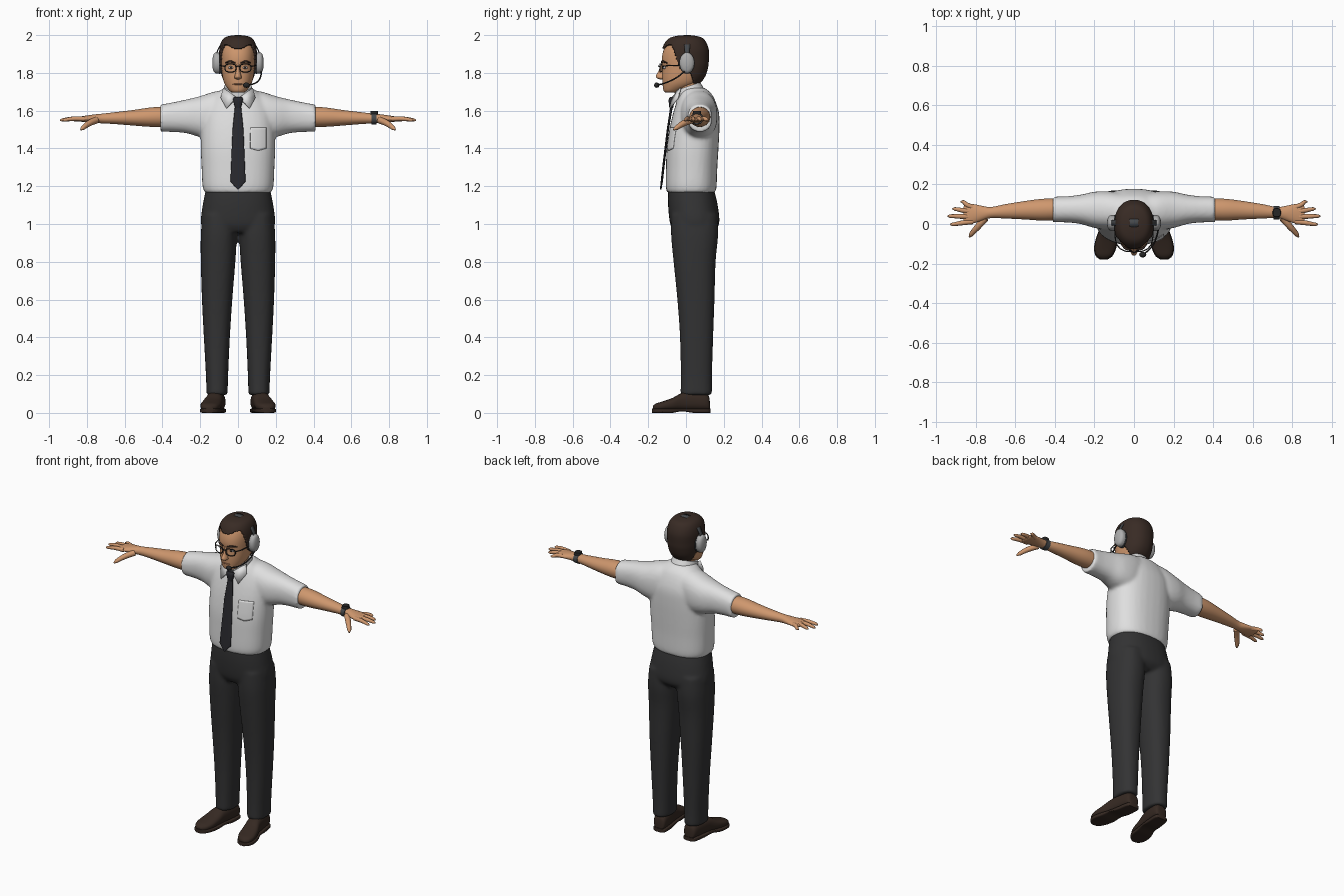
import bpy, bmesh, math
from mathutils import Vector

cube = bpy.data.objects.get("Cube")
if cube:
    bpy.data.objects.remove(cube, do_unlink=True)


def material(name, r, g, b):
    m = bpy.data.materials.new(name)
    m.use_nodes = True
    m.diffuse_color = (r, g, b, 1)
    node = next(n for n in m.node_tree.nodes if n.type == 'BSDF_PRINCIPLED')
    node.inputs["Base Color"].default_value = (r, g, b, 1)
    node.inputs["Roughness"].default_value = 0.8
    return m


SKIN = material("skin", .62, .31, .155)
LIPS = material("lips", .42, .19, .1)
HAIR = material("dark_brown_hair", .04, .024, .018)
SHIRT = material("white_cloth", .74, .74, .74)
TROUSER = material("charcoal_cloth", .033, .033, .034)
TIE = material("dark_tie", .022, .022, .027)
LEATHER = material("brown_leather", .036, .022, .016)
PLASTIC = material("grey_plastic", .42, .42, .42)
BLACK = material("black_plastic", .02, .02, .02)
METAL = material("dark_grey_band", .06, .065, .07)


def spline(rings, sub):
    """Smoothly fill in values between the given rings."""
    out = []
    for i in range(len(rings) - 1):
        a, b = rings[max(i - 1, 0)], rings[i]
        c, d = rings[i + 1], rings[min(i + 2, len(rings) - 1)]
        for k in range(sub):
            t = k / sub
            out.append([q + t * (r - q) if sub < 3 else
                        q + .5 * t * (r - p + t * (2 * p - 5 * q + 4 * r - s + t * (3 * (q - r) + s - p)))
                        for p, q, r, s in zip(a, b, c, d)])
    return out + [list(rings[-1])]


def loft(bm, axis, rings, p=2.0, seg=32, sub=4):
    """Skin rings (position, low a, high a, low b, high b) along an axis."""
    order = {'x': (2, 0, 1), 'y': (0, 2, 1), 'z': (0, 1, 2)}[axis]
    loops = []
    for t, a0, a1, b0, b1 in spline(rings, sub):
        loop = []
        for i in range(seg):
            ang = math.tau * i / seg
            c, s = math.cos(ang), math.sin(ang)
            a = (a0 + a1 + (a1 - a0) * math.copysign(abs(c) ** (2 / p), c)) / 2
            b = (b0 + b1 + (b1 - b0) * math.copysign(abs(s) ** (2 / p), s)) / 2
            loop.append(bm.verts.new([(a, b, t)[k] for k in order]))
        loops.append(loop)
    for lo, hi in zip(loops, loops[1:]):
        for i in range(seg):
            j = (i + 1) % seg
            bm.faces.new((lo[i], lo[j], hi[j], hi[i]))
    bm.faces.new(loops[0])
    bm.faces.new(loops[-1])
    return bm


def finish(name, bm, mat, mirror=False, voxel=0, solid=0, angle=50):
    bmesh.ops.recalc_face_normals(bm, faces=bm.faces)
    me = bpy.data.meshes.new(name)
    bm.to_mesh(me)
    bm.free()
    me.materials.append(mat)
    me.polygons.foreach_set("use_smooth", [True] * len(me.polygons))
    me.set_sharp_from_angle(angle=math.radians(angle))
    ob = bpy.data.objects.new(name, me)
    bpy.context.collection.objects.link(ob)
    if mirror:
        ob.modifiers.new("mirror", 'MIRROR').use_mirror_merge = False
    if voxel:
        m = ob.modifiers.new("blend", 'REMESH')
        m.mode, m.voxel_size, m.use_smooth_shade = 'VOXEL', voxel, True
        m = ob.modifiers.new("soften", 'SMOOTH')
        m.factor, m.iterations = .5, 6
    if solid:
        m = ob.modifiers.new("thickness", 'SOLIDIFY')
        m.thickness = solid
    return ob


def part(name, axis, rings, mat, p=2.0, seg=32, sub=4, **kw):
    return finish(name, loft(bmesh.new(), axis, rings, p, seg, sub), mat, **kw)


def ball(name, at, size, mat, **kw):
    bm = bmesh.new()
    bmesh.ops.create_uvsphere(bm, u_segments=16, v_segments=10, radius=1)
    for v in bm.verts:
        v.co = Vector(v.co[i] * size[i] + at[i] for i in range(3))
    return finish(name, bm, mat, **kw)


def tube(name, points, radii, mat, mirror=False, closed=False):
    """Round tube through points, with one radius for each point."""
    cu = bpy.data.curves.new(name, 'CURVE')
    cu.dimensions, cu.bevel_depth, cu.bevel_resolution = '3D', 1, 3
    cu.use_fill_caps, cu.resolution_u = True, 5
    sp = cu.splines.new('BEZIER')
    sp.bezier_points.add(len(points) - 1)
    sp.use_cyclic_u = closed
    for bp, co, r in zip(sp.bezier_points, points, radii):
        bp.co, bp.radius = co, r
        bp.handle_left_type = bp.handle_right_type = 'AUTO'
    ob = bpy.data.objects.new(name, cu)
    me = bpy.data.meshes.new_from_object(ob)
    bpy.data.objects.remove(ob)
    bpy.data.curves.remove(cu)
    bm = bmesh.new()
    bm.from_mesh(me)
    bpy.data.meshes.remove(me)
    return finish(name, bm, mat, mirror=mirror)


def wide(rings):
    """Rings (z, half width, low y, high y) centred on x = 0."""
    return [(z, -w, w, lo, hi) for z, w, lo, hi in rings]


# Shirt: torso and sleeves blended into one cloth
bm = loft(bmesh.new(), 'z', wide([
    (1.165, .176, -.1, .155), (1.2, .188, -.107, .162), (1.3, .193, -.106, .166),
    (1.4, .197, -.102, .172), (1.5, .195, -.088, .177), (1.58, .185, -.07, .176),
    (1.64, .16, -.052, .16), (1.69, .115, -.035, .135), (1.72, .075, -.02, .1)]), p=2.4)
sleeve = [(.03, -.02, .15, 1.5, 1.71), (.12, -.03, .165, 1.45, 1.702), (.2, -.02, .163, 1.46, 1.677),
          (.27, 0, .148, 1.48, 1.66), (.34, .008, .14, 1.487, 1.645), (.41, .008, .139, 1.488, 1.632)]
loft(bm, 'x', sleeve, p=2.3)
loft(bm, 'x', [(-x, *r) for x, *r in sleeve], p=2.3)
shirt = finish("shirt", bm, SHIRT, voxel=.01)

# Chest pocket laid onto the shirt
bm = bmesh.new()
bmesh.ops.create_grid(bm, x_segments=10, y_segments=10, size=.5)
for v in bm.verts:
    v.co = (.108 + v.co.x * .085, -.3, 1.455 + v.co.y * .11 - (.012 * (1 - abs(v.co.x) * 2) if v.co.y < -.4 else 0))
pocket = finish("shirt_pocket", bm, SHIRT)
wrap = pocket.modifiers.new("lay_on", 'SHRINKWRAP')
wrap.wrap_method, wrap.target, wrap.use_project_y, wrap.offset = 'PROJECT', shirt, True, .004
pocket.modifiers.new("thickness", 'SOLIDIFY').thickness = .006

# Collar: tilted band and two points
collar = part("collar_band", 'z', wide([(-.03, .083, -.085, .085), (0, .079, -.079, .079), (.035, .073, -.072, .072)]),
              SHIRT, p=2.1)
collar.location, collar.rotation_euler.x = (0, .018, 1.695), math.radians(18)
bm = bmesh.new()
bm.faces.new([bm.verts.new(c) for c in ((.006, -.068, 1.668), (.076, -.025, 1.718),
                                        (.09, -.04, 1.665), (.06, -.082, 1.61))])
finish("collar_point", bm, SHIRT, mirror=True, solid=.008)

# Tie: knot and blade
part("tie_blade", 'z', wide([(1.645, .014, -.08, -.066), (1.5, .029, -.102, -.09), (1.3, .037, -.126, -.114),
                             (1.225, .04, -.134, -.122), (1.183, .003, -.138, -.13)]), TIE, p=3, seg=16, sub=2)
part("tie_knot", 'z', wide([(1.672, .022, -.085, -.06), (1.655, .026, -.092, -.06), (1.615, .015, -.088, -.068)]),
     TIE, p=2.6, seg=16)

# Trousers: hips and legs blended
bm = loft(bmesh.new(), 'z', wide([(1.185, .17, -.094, .148), (1.1, .187, -.095, .168), (1.0, .196, -.084, .176),
                                  (.955, .15, -.06, .14)]), p=2.3)
leg = [(1.05, .01, .188, -.078, .165), (.94, .006, .197, -.079, .17), (.8, .014, .197, -.066, .157),
       (.6, .03, .191, -.046, .151), (.4, .043, .181, -.032, .144), (.2, .052, .17, -.028, .138),
       (.095, .055, .167, -.03, .138)]
loft(bm, 'z', leg, p=2.3)
loft(bm, 'z', [(z, -b, -a, *r) for z, a, b, *r in leg], p=2.3)
finish("trousers", bm, TROUSER, voxel=.01)

# Shoes, toes turned slightly outward
shoe = [(.126, .106, .022, .06), (.112, .107, .04, .1), (.04, .115, .045, .112), (-.02, .125, .046, .106),
        (-.07, .137, .052, .08), (-.12, .146, .053, .062), (-.158, .151, .04, .05), (-.176, .153, .016, .036)]
part("shoe_upper", 'y', [(y, c - w, c + w, .012, h) for y, c, w, h in shoe], LEATHER, p=2.5, mirror=True)
part("shoe_sole", 'y', [(y * 1.02, c - w - .003, c + w + .003, .008 if -.05 < y < .03 else 0, .024)
                        for y, c, w, h in shoe], LEATHER, p=5, mirror=True)

# Arms and hands
part("arm", 'x', [(.34, .022, .128, 1.515, 1.62), (.45, .017, .128, 1.514, 1.618), (.55, .023, .116, 1.521, 1.604),
                  (.65, .028, .1, 1.529, 1.592), (.72, .03, .086, 1.533, 1.584), (.76, .02, .09, 1.535, 1.58),
                  (.81, .004, .1, 1.54, 1.573), (.85, -.002, .098, 1.543, 1.566), (.862, .01, .085, 1.548, 1.562)],
     SKIN, mirror=True)
for name, y, tip_x, tip_y in (("index", .012, .93, -.002), ("middle", .037, .942, .04),
                              ("ring", .062, .918, .076), ("little", .084, .876, .112)):
    pts = [(.815, y, 1.556), (.5 * (.815 + tip_x), .5 * (y + tip_y), 1.557), (tip_x - .012, tip_y, 1.551), (tip_x, tip_y, 1.549)]
    tube(name + "_finger", pts, (.013, .012, .009, .003), SKIN, mirror=True)
tube("thumb", [(.75, .03, 1.55), (.79, -.015, 1.532), (.822, -.052, 1.508), (.832, -.066, 1.499)],
     (.018, .016, .012, .004), SKIN, mirror=True)

# Wristwatch
part("watch_strap", 'x', [(.706, .024, .092, 1.526, 1.59), (.734, .022, .092, 1.528, 1.588)], METAL, sub=1)
part("watch_case", 'z', [(1.58, .7, .742, .035, .08), (1.598, .702, .74, .037, .078)], BLACK, p=3, sub=1)

# Head and neck
skull = [(1.695, .028, -.106, -.05), (1.706, .045, -.119, -.02), (1.74, .07, -.124, .055), (1.78, .082, -.126, .09),
         (1.83, .088, -.124, .106), (1.87, .09, -.128, .11), (1.91, .09, -.122, .11), (1.95, .081, -.105, .096),
         (1.975, .062, -.078, .074), (1.986, .03, -.036, .035), (1.988, .002, -.002, .002)]
part("head", 'z', wide(skull), SKIN, p=2.2, seg=48)
part("neck", 'z', wide([(1.62, .066, -.045, .085), (1.7, .06, -.055, .075), (1.77, .06, -.06, .075)]), SKIN)


# Hair: enlarged skull cap trimmed along a hairline
def hairline(x, y):
    if y < -.075:
        return 1.928 + .022 * min(1, abs(x) / .055) ** 2
    if y < -.03:
        return 1.95 - (y + .075) * 2.9
    return 1.815 if y < .02 else max(1.745, 1.815 - (y - .02) * 3)


bm = loft(bmesh.new(), 'z', wide([(z + .011 * (z > 1.9), w + .009, lo - .006, hi + .011) for z, w, lo, hi in skull]),
          p=2.2, seg=96, sub=10)
bmesh.ops.recalc_face_normals(bm, faces=bm.faces)
trim = [f for f in bm.faces if (lambda c: c.z < hairline(c.x, c.y))(f.calc_center_median())]
bmesh.ops.delete(bm, geom=trim, context='FACES')
finish("hair", bm, HAIR, solid=.012)

# Face
part("nose", 'z', wide([(1.848, .008, -.13, -.1), (1.81, .011, -.146, -.1), (1.783, .018, -.16, -.1),
                        (1.772, .018, -.154, -.1), (1.766, .008, -.138, -.1)]), SKIN, seg=20)
ball("eye_white", (.036, -.113, 1.828), (.015, .01, .008), PLASTIC, mirror=True)
ball("iris", (.036, -.121, 1.828), (.006, .004, .006), HAIR, mirror=True)
tube("eyebrow", [(.014, -.13, 1.852), (.04, -.125, 1.86), (.066, -.1, 1.853)], (.004, .006, .003), HAIR, mirror=True)
ball("mouth", (0, -.119, 1.74), (.028, .009, .004), LIPS)
ball("ear", (.09, .005, 1.835), (.012, .022, .035), SKIN, mirror=True)

# Glasses
rim = []
for i in range(12):
    c, s = math.cos(math.tau * i / 12), math.sin(math.tau * i / 12)
    u = math.copysign(abs(c) ** .7, c)
    rim.append((.04 + .029 * u, -.138 + .012 * max(u, 0), 1.826 + .021 * math.copysign(abs(s) ** .7, s)))
tube("glasses_rim", rim, [.003] * 12, BLACK, mirror=True, closed=True)
tube("glasses_bridge", [(-.012, -.139, 1.832), (0, -.145, 1.836), (.012, -.139, 1.832)], [.003] * 3, BLACK)
tube("glasses_arm", [(.069, -.126, 1.834), (.088, -.1, 1.838), (.096, .0, 1.84)], [.003] * 3, BLACK, mirror=True)

# Headset: band, ear cups, boom and microphone
bm = bmesh.new()
rows = []
for i in range(33):
    a = math.pi * i / 32
    w = .008 + .012 * math.sin(a)
    rows.append([bm.verts.new((.122 * math.cos(a), .006 + s * w, 1.86 + .141 * math.sin(a))) for s in (-1, 1)])
for (a, b), (c, d) in zip(rows, rows[1:]):
    bm.faces.new((a, b, d, c))
finish("headset_band", bm, METAL, solid=.006)
part("ear_cushion", 'x', [(.082, -.034, .044, 1.797, 1.907), (.1, -.036, .046, 1.795, 1.909)], METAL, sub=1, mirror=True)
part("ear_cup", 'x', [(.096, -.034, .044, 1.797, 1.907), (.118, -.034, .044, 1.798, 1.908),
                      (.13, -.024, .034, 1.81, 1.896), (.136, -.006, .016, 1.835, 1.87)], PLASTIC, mirror=True)
tube("microphone_boom", [(.124, .0, 1.815), (.118, -.05, 1.775), (.09, -.115, 1.745), (.05, -.152, 1.736)],
     [.004] * 4, BLACK)
ball("microphone", (.044, -.155, 1.735), (.018, .014, .014), BLACK)
